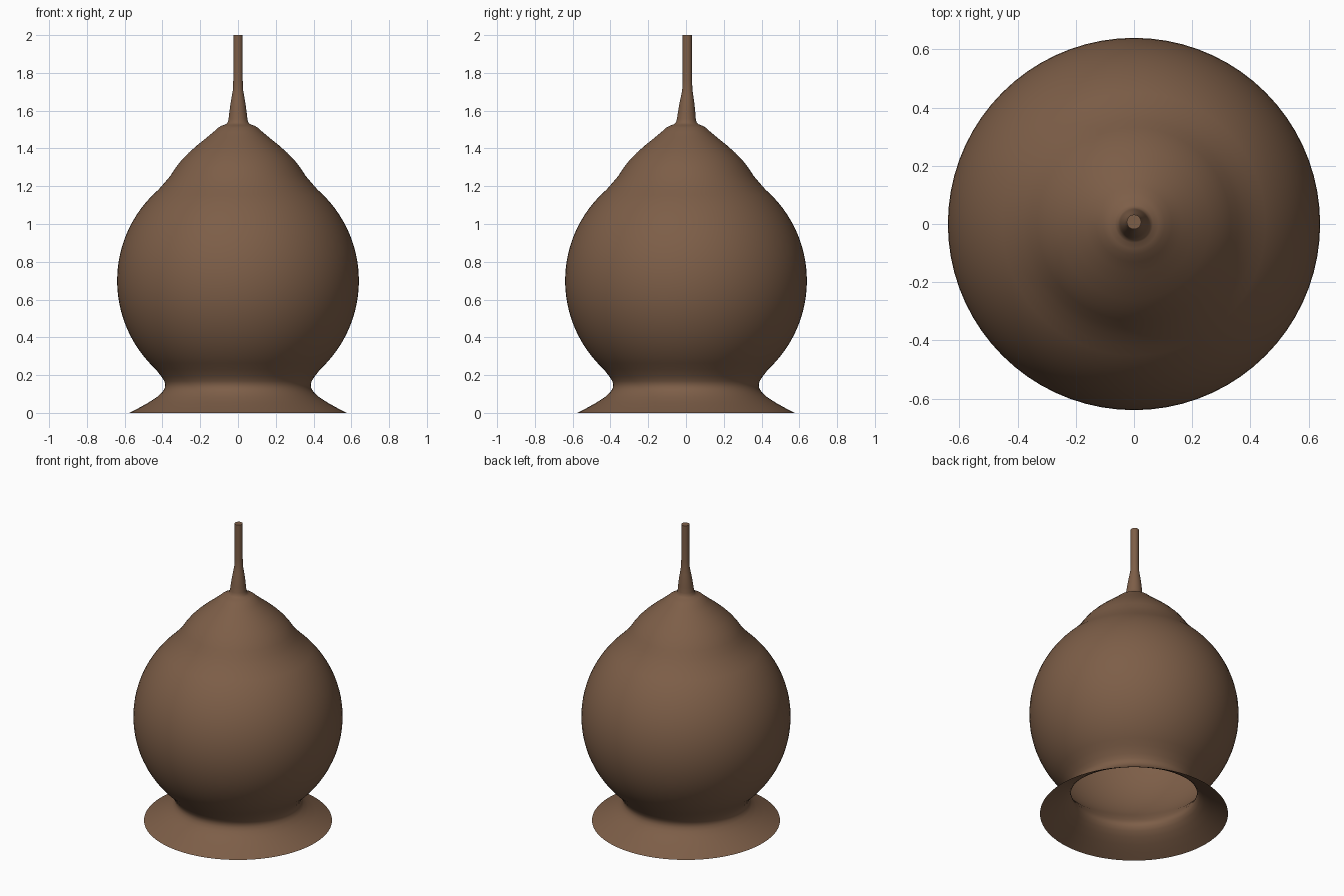
import bpy, bmesh, math

if "Cube" in bpy.data.objects:
    bpy.data.objects.remove(bpy.data.objects["Cube"])

SEGMENTS = 72

brown = bpy.data.materials.new("earth brown")
brown.diffuse_color = (0.205, 0.112, 0.064, 1)
brown.use_nodes = True
brown.node_tree.nodes["Principled BSDF"].inputs["Base Color"].default_value = brown.diffuse_color

# Flared foot and narrow waist (radius, height)
foot = [(0.575, 0), (0.525, 0.026), (0.475, 0.054), (0.43, 0.083), (0.402, 0.109),
        (0.388, 0.13), (0.385, 0.15), (0.39, 0.168), (0.405, 0.192)]
# Round belly as an arc of a circle centred at z = 0.70
belly = []
for i in range(25):
    a = math.radians(-47 + i * 96 / 24)
    belly.append((0.64 * math.cos(a), 0.70 + 0.64 * math.sin(a)))
# Bell shaped cap
cap = [(0.385, 1.223), (0.358, 1.255), (0.332, 1.295), (0.30, 1.337), (0.26, 1.378),
       (0.21, 1.422), (0.165, 1.458), (0.13, 1.487), (0.105, 1.51), (0.085, 1.521),
       (0.065, 1.528), (0.055, 1.537), (0.05, 1.555)]
# Thin spire
spire = [(0.046, 1.59), (0.04, 1.635), (0.033, 1.675), (0.027, 1.71), (0.025, 1.76),
         (0.025, 1.88), (0.025, 2.0)]


def lathe(name, profile):
    """Revolve a profile into an open-bottomed shell with a closed tip."""
    bm = bmesh.new()
    rings = []
    for r, z in profile:
        lean = 0.007 * min(1, max(0, (z - 1.5) / 0.2))  # spire sits slightly back
        rings.append([bm.verts.new((r * math.cos(2 * math.pi * k / SEGMENTS),
                                    r * math.sin(2 * math.pi * k / SEGMENTS) + lean, z))
                      for k in range(SEGMENTS)])
    for lo, hi in zip(rings, rings[1:]):
        for k in range(SEGMENTS):
            n = (k + 1) % SEGMENTS
            bm.faces.new((lo[k], lo[n], hi[n], hi[k]))
    bm.faces.new(rings[-1])
    mesh = bpy.data.meshes.new(name)
    bm.to_mesh(mesh)
    bm.free()
    mesh.materials.append(brown)
    obj = bpy.data.objects.new(name, mesh)
    bpy.context.collection.objects.link(obj)
    bpy.context.view_layer.objects.active = obj
    obj.select_set(True)
    bpy.ops.object.shade_smooth_by_angle(angle=math.radians(50))
    return obj


lathe("bell_dome_with_spire", foot + belly + cap + spire)
